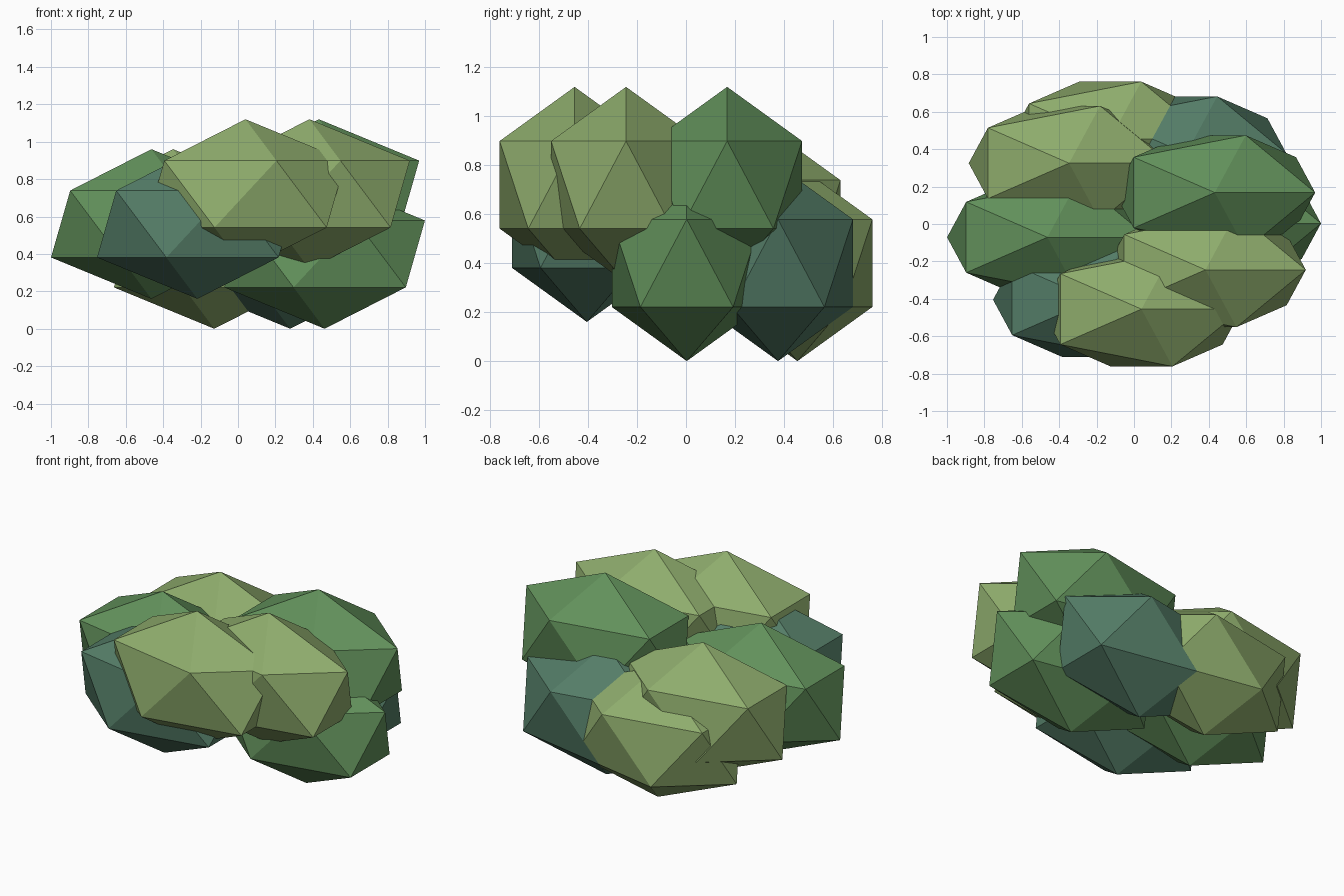
import bpy

if "Cube" in bpy.data.objects:
    bpy.data.objects.remove(bpy.data.objects["Cube"])

# Size shared by every foliage clump (half extents)
SIZE = (0.6, 0.36, 0.4)


def srgb(r, g, b):
    def lin(c):
        c /= 255
        return c / 12.92 if c <= 0.04045 else ((c + 0.055) / 1.055) ** 2.4
    return (lin(r), lin(g), lin(b), 1.0)


def material(name, rgb):
    m = bpy.data.materials.new(name)
    m.diffuse_color = srgb(*rgb)
    m.use_nodes = True
    m.node_tree.nodes["Principled BSDF"].inputs["Base Color"].default_value = m.diffuse_color
    return m


light = material("light_leaf_green", (143, 173, 109))
mid = material("mid_leaf_green", (98, 145, 91))
teal = material("blue_leaf_green", (84, 125, 103))


def clump(name, loc, mat):
    # Flat-faced icosahedron stretched into a leaf clump
    bpy.ops.mesh.primitive_ico_sphere_add(subdivisions=1, radius=1, location=loc)
    ob = bpy.context.object
    ob.name = name
    ob.scale = SIZE
    bpy.ops.object.transform_apply(location=False, rotation=False, scale=True)
    ob.data.materials.append(mat)


# Three layers of three overlapping clumps
clumps = [
    ("top_clump_front", (0.04, -0.455, 0.72), light),
    ("top_clump_front_right", (0.382, -0.245, 0.72), light),
    ("top_clump_back_right", (0.432, 0.168, 0.72), mid),
    ("middle_clump_left", (-0.463, -0.071, 0.56), mid),
    ("middle_clump_front_left", (-0.217, -0.405, 0.56), teal),
    ("middle_clump_back_left", (-0.347, 0.325, 0.56), light),
    ("bottom_clump_right", (0.463, 0.003, 0.40), mid),
    ("bottom_clump_back_right", (0.279, 0.376, 0.40), teal),
    ("bottom_clump_back", (-0.127, 0.455, 0.40), light),
]
for name, loc, mat in clumps:
    clump(name, loc, mat)
